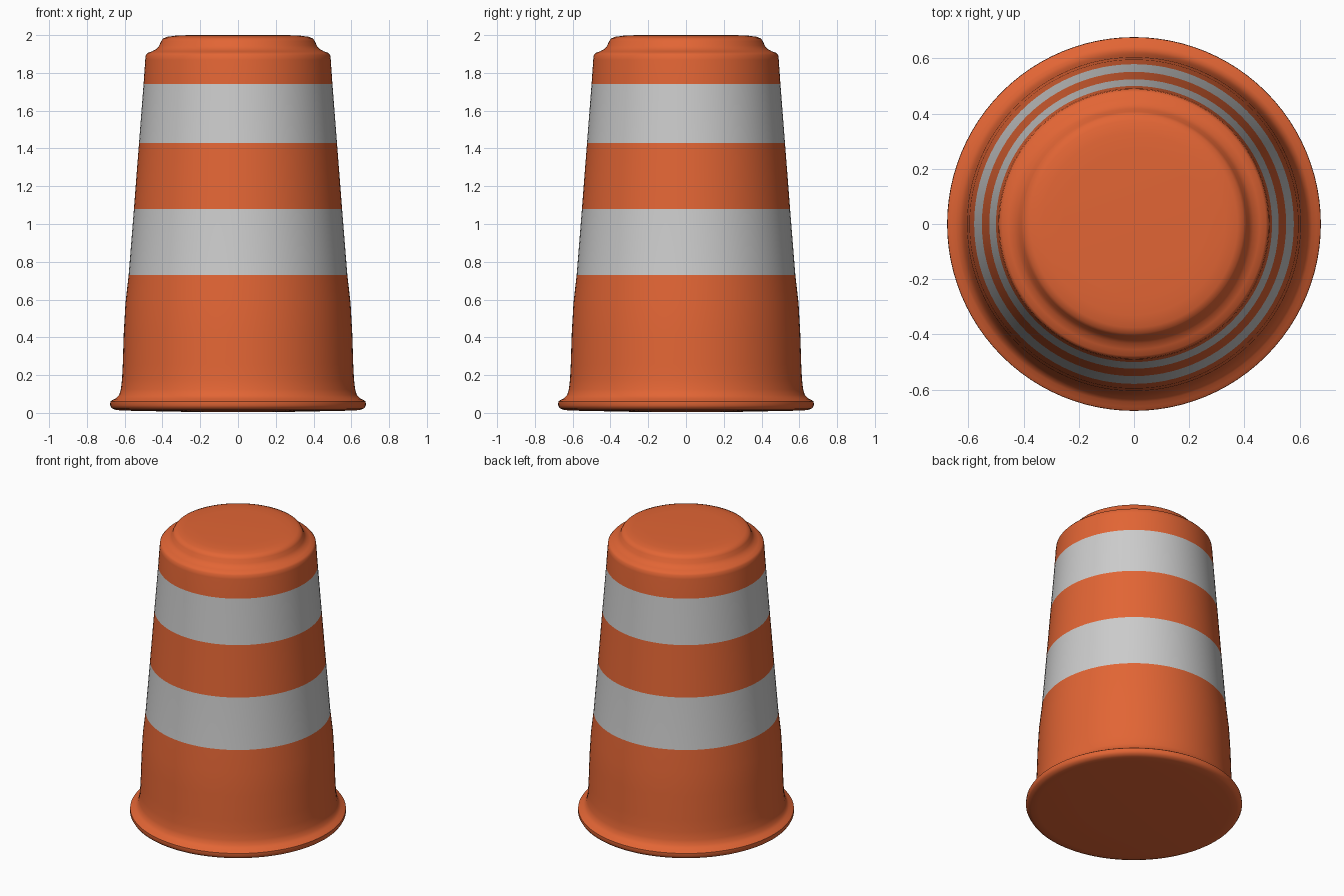
import bpy, bmesh, math

if "Cube" in bpy.data.objects:
    bpy.data.objects.remove(bpy.data.objects["Cube"])

SEGMENTS = 96


def material(name, color):
    m = bpy.data.materials.new(name)
    m.diffuse_color = (*color, 1)
    m.use_nodes = True
    m.node_tree.nodes["Principled BSDF"].inputs["Base Color"].default_value = m.diffuse_color
    return m


# Outline (radius, height) from the underside to the lid
base = [(0, 0.005), (0.3, 0.006), (0.60, 0.012), (0.645, 0.015), (0.668, 0.024), (0.677, 0.04),
        (0.676, 0.06), (0.662, 0.07), (0.645, 0.078), (0.63, 0.094),
        (0.62, 0.125), (0.614, 0.18), (0.61, 0.26), (0.605, 0.42), (0.596, 0.58)]
wall = [(0.579, 0.73), (0.551, 1.08), (0.524, 1.43), (0.500, 1.74)]
lid = [(0.491, 1.87), (0.488, 1.895), (0.478, 1.906), (0.455, 1.914),
       (0.432, 1.926), (0.417, 1.944), (0.407, 1.968), (0.397, 1.982),
       (0.375, 1.991), (0.33, 1.997), (0.26, 2.0), (0, 2.0)]
profile = base + wall + lid
bands = [(0.73, 1.08), (1.43, 1.74)]

# Lathe the drum body around z
bm = bmesh.new()
verts = [bm.verts.new((r, 0, z)) for r, z in profile]
edges = [bm.edges.new(pair) for pair in zip(verts, verts[1:])]
bmesh.ops.spin(bm, geom=verts + edges, cent=(0, 0, 0), axis=(0, 0, 1),
               angle=math.tau, steps=SEGMENTS, use_merge=False)
bmesh.ops.remove_doubles(bm, verts=bm.verts, dist=1e-4)
bmesh.ops.recalc_face_normals(bm, faces=bm.faces)

# Reflective bands are the wall faces lying inside each stripe height
for f in bm.faces:
    z = f.calc_center_median().z
    f.material_index = int(any(low < z < high for low, high in bands))

mesh = bpy.data.meshes.new("traffic_drum")
bm.to_mesh(mesh)
bm.free()
mesh.materials.append(material("orange_plastic", (0.76, 0.13, 0.035)))
mesh.materials.append(material("reflective_band", (0.57, 0.57, 0.57)))

drum = bpy.data.objects.new("traffic_drum", mesh)
bpy.context.collection.objects.link(drum)
bpy.context.view_layer.objects.active = drum
drum.select_set(True)
bpy.ops.object.shade_smooth_by_angle(angle=math.radians(50))
